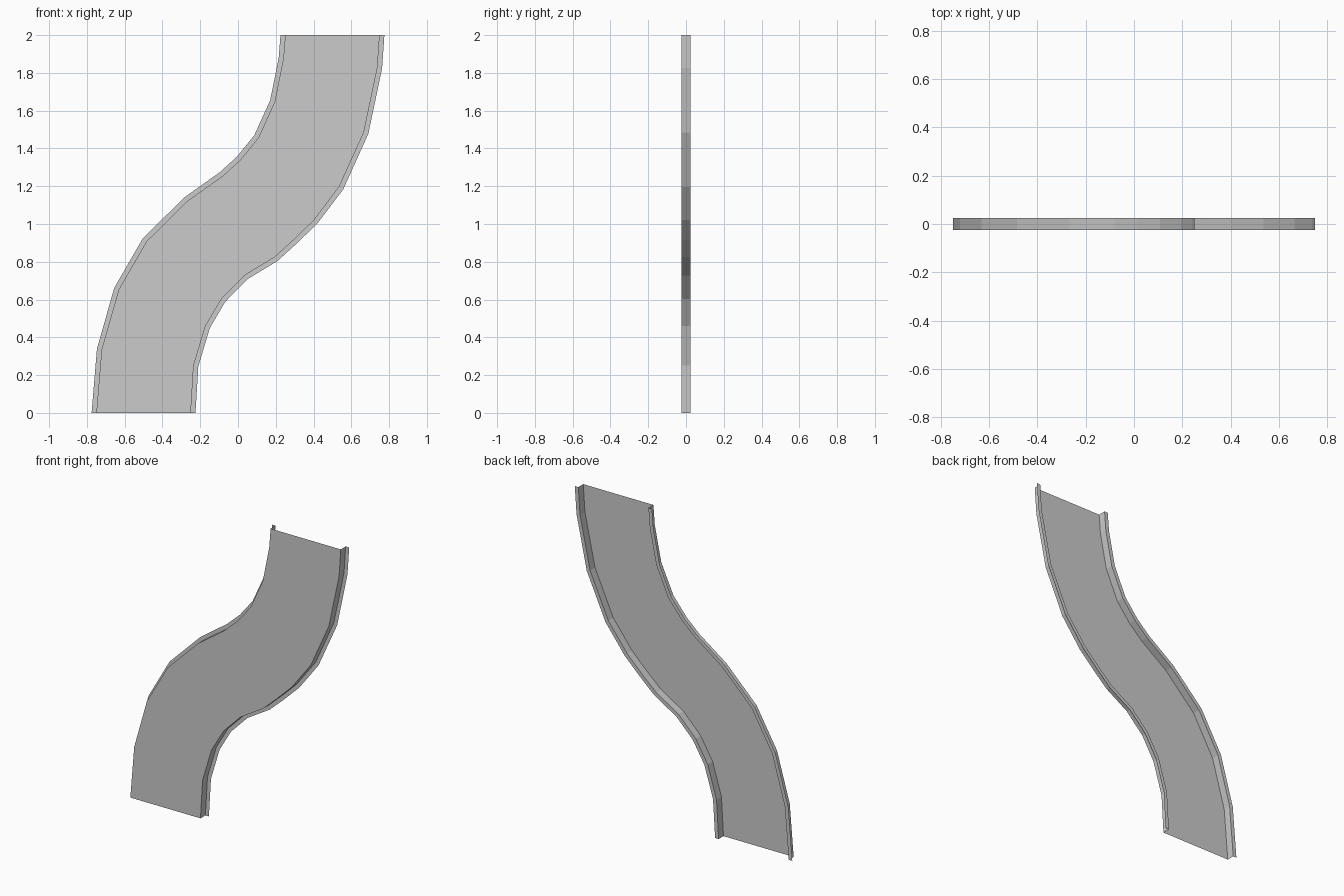
import bpy
import bmesh
from mathutils import Vector

cube = bpy.data.objects.get("Cube")
if cube:
    bpy.data.objects.remove(cube, do_unlink=True)

HALF_DEPTH = 0.025
LIP = 0.025

grey = bpy.data.materials.new("light_grey_metal")
grey.use_nodes = True
colour = (0.6, 0.6, 0.6, 1.0)
grey.diffuse_color = colour
grey.node_tree.nodes["Principled BSDF"].inputs["Base Color"].default_value = colour

# Bent edges of the panel as (x, z), from bottom to top
left_edge = [(-0.75, 0), (-0.722, 0.335), (-0.632, 0.652), (-0.485, 0.907),
             (-0.27, 1.12), (-0.08, 1.255), (0.013, 1.34), (0.108, 1.457),
             (0.194, 1.647), (0.24, 1.875), (0.25, 2)]
right_edge = [(-0.25, 0), (-0.235, 0.25), (-0.172, 0.46), (-0.087, 0.604),
              (0.035, 0.728), (0.195, 0.825), (0.295, 0.916), (0.402, 1.02),
              (0.536, 1.197), (0.666, 1.485), (0.738, 1.827), (0.75, 2)]


def offset(path, side):
    """Mitred outward offset; the two ends stay on their level."""
    pts = [Vector(p) for p in path]
    normals = []
    for a, b in zip(pts, pts[1:]):
        d = (b - a).normalized()
        normals.append(Vector((d.y, -d.x)) * side)
    result = [pts[0] + Vector((side * LIP, 0))]
    for p, n, m in zip(pts[1:-1], normals, normals[1:]):
        result.append(p + (n + m) * LIP / (1 + n.dot(m)))
    result.append(pts[-1] + Vector((side * LIP, 0)))
    return result


def make_object(name, bm):
    mesh = bpy.data.meshes.new(name)
    bm.to_mesh(mesh)
    bm.free()
    mesh.materials.append(grey)
    obj = bpy.data.objects.new(name, mesh)
    bpy.context.collection.objects.link(obj)
    return obj


def row(bm, path, y):
    return [bm.verts.new((x, y, z)) for x, z in path]


# Flat web of the channel
bm = bmesh.new()
outline = row(bm, right_edge + left_edge[::-1], -HALF_DEPTH)
bm.faces.new(outline)
make_object("panel", bm)

# Side walls folded back, each with an outward lip
for name, path, side in (("left_flange", right_edge, 1),
                         ("right_flange", left_edge, -1)):
    bm = bmesh.new()
    rows = [row(bm, path, -HALF_DEPTH),
            row(bm, path, HALF_DEPTH),
            row(bm, offset(path, side), HALF_DEPTH)]
    for r, s in zip(rows, rows[1:]):
        for i in range(len(path) - 1):
            quad = [r[i], s[i], s[i + 1], r[i + 1]]
            bm.faces.new(quad if side > 0 else quad[::-1])
    make_object(name, bm)
